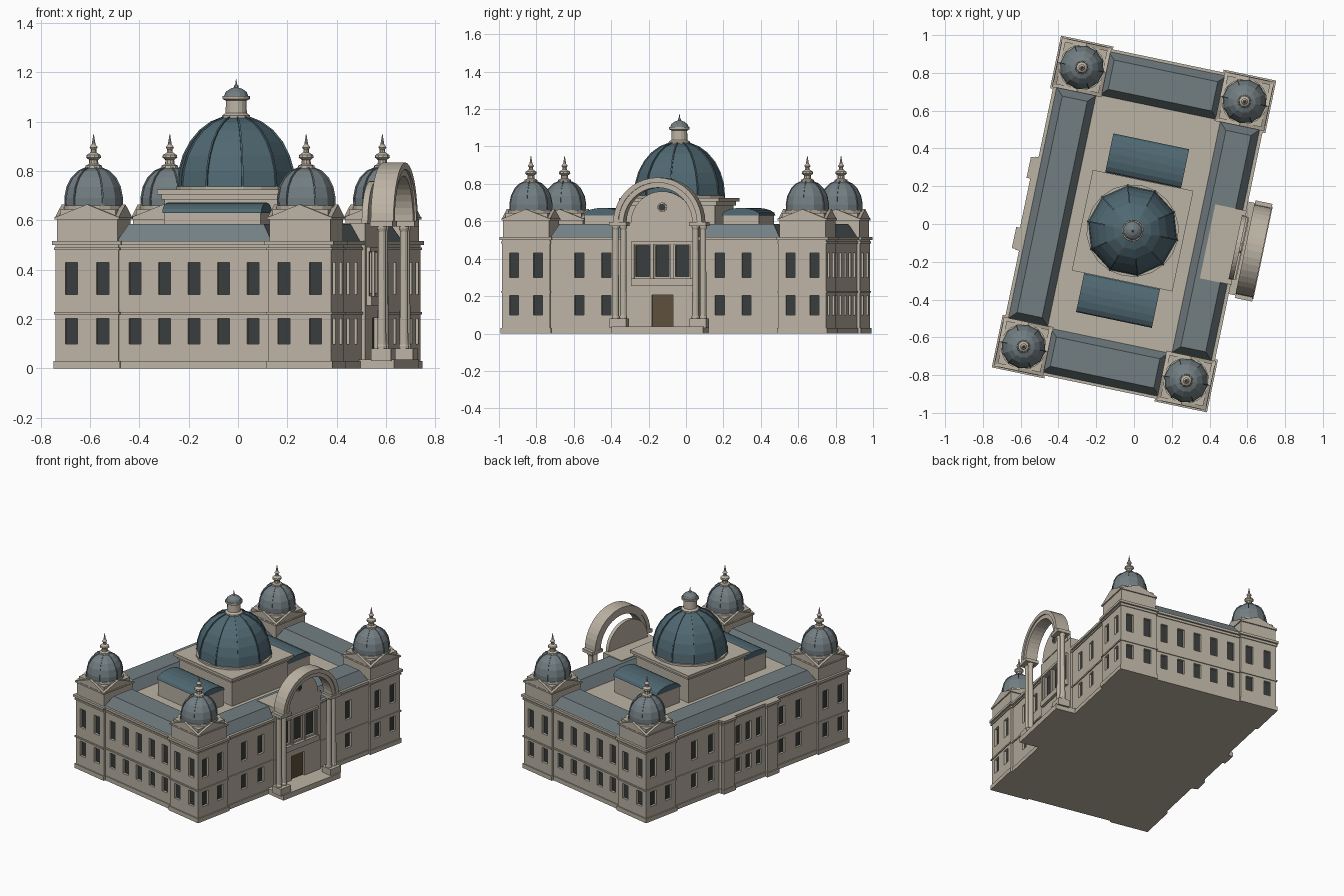
import bpy, bmesh
from math import pi, sin, cos, radians
from mathutils import Matrix

if "Cube" in bpy.data.objects:
    bpy.data.objects.remove(bpy.data.objects["Cube"])


def material(name, rgb):
    m = bpy.data.materials.new(name)
    m.diffuse_color = (*rgb, 1)
    m.use_nodes = True
    m.node_tree.nodes["Principled BSDF"].inputs["Base Color"].default_value = m.diffuse_color
    return m


STONE = material("stone", (0.50, 0.45, 0.37))
COPPER = material("blue_copper", (0.08, 0.14, 0.17))
LEAD = material("grey_lead", (0.17, 0.21, 0.225))
GLASS = material("dark_glass", (0.04, 0.045, 0.045))
WOOD = material("wood", (0.11, 0.08, 0.045))


def finish(bm, name, mat):
    bmesh.ops.recalc_face_normals(bm, faces=bm.faces)
    me = bpy.data.meshes.new(name)
    bm.to_mesh(me)
    bm.free()
    me.materials.append(mat)
    ob = bpy.data.objects.new(name, me)
    bpy.context.collection.objects.link(ob)
    return ob


def add_box(bm, x0, x1, y0, y1, z0, z1, inset=0):
    b = [bm.verts.new(p) for p in ((x0, y0, z0), (x1, y0, z0), (x1, y1, z0), (x0, y1, z0))]
    i = inset
    t = [bm.verts.new(p) for p in ((x0+i, y0+i, z1), (x1-i, y0+i, z1), (x1-i, y1-i, z1), (x0+i, y1-i, z1))]
    bm.faces.new(b[::-1])
    bm.faces.new(t)
    for k in range(4):
        bm.faces.new((b[k], b[(k+1) % 4], t[(k+1) % 4], t[k]))


def boxes(name, items, mat=STONE):
    bm = bmesh.new()
    for it in items:
        add_box(bm, *it)
    return finish(bm, name, mat)


def square(cx, cy, h, z0, z1):
    return (cx-h, cx+h, cy-h, cy+h, z0, z1)


def prism(name, pts, d0, d1, mat=STONE, at=(0, 0), ang=0):
    """Profile in (y, z), extruded along x, turned about z and moved."""
    bm = bmesh.new()
    a = [bm.verts.new((d0, y, z)) for y, z in pts]
    b = [bm.verts.new((d1, y, z)) for y, z in pts]
    bm.faces.new(a)
    bm.faces.new(b[::-1])
    n = len(pts)
    for k in range(n):
        bm.faces.new((a[k], a[(k+1) % n], b[(k+1) % n], b[k]))
    bm.transform(Matrix.Translation((at[0], at[1], 0)) @ Matrix.Rotation(ang, 4, 'Z'))
    return finish(bm, name, mat)


def lathe(name, prof, n, at, mat=STONE):
    bm = bmesh.new()
    rings = [[bm.verts.new((at[0]+r*cos(2*pi*k/n), at[1]+r*sin(2*pi*k/n), z)) for k in range(n)] for r, z in prof]
    for p, q in zip(rings, rings[1:]):
        for k in range(n):
            bm.faces.new((p[k], p[(k+1) % n], q[(k+1) % n], q[k]))
    bm.faces.new(rings[0][::-1])
    bm.faces.new(rings[-1])
    return finish(bm, name, mat)


def ribs(name, prof, n, at, t, mat):
    pts = [(r+t, z+t*0.5) for r, z in prof] + [(r-0.01, z-0.01) for r, z in prof[::-1]]
    for k in range(n):
        prism(name, pts, -t*0.7, t*0.7, mat, at, 2*pi*k/n - pi/2)


def arc(r, z, n=16, c=0, rise=None):
    h = r if rise is None else rise
    return [(c+r*cos(pi*k/n), z+h*sin(pi*k/n)) for k in range(n+1)]


HU, HV = 0.555, 0.87          # main block half sizes
TU, TV, TH = 0.44, 0.755, 0.13  # corner pavilion centres and half size
CV = -0.036                   # dome centre along the long axis
PV = -0.01                    # portico centre
CORNERS = [(sx*TU, sy*TV) for sx in (-1, 1) for sy in (-1, 1)]


def footprint(z0, z1, g=0):
    out = [(-HU-g, HU+g, -HV-g, HV+g, z0, z1)]
    out += [square(x, y, TH+g, z0, z1) for x, y in CORNERS]
    out += [(-0.575-g, -0.4, PV-0.24-g, PV+0.24+g, z0, z1)]
    out += [(-0.595-g, -0.4, PV+s*0.19-0.045-g, PV+s*0.19+0.045+g, z0, z1) for s in (-1, 1)]
    return out


# Walls and horizontal mouldings
walls = [boxes("wall_block", [it]) for it in footprint(0, 0.51)]
walls.append(boxes("entrance_bay", [(0.4, 0.57, PV-0.2, PV+0.2, 0, 0.59)]))
boxes("plinth", footprint(0, 0.03, 0.007))
boxes("string_course", footprint(0.218, 0.228, 0.006))
boxes("lower_cornice", footprint(0.48, 0.491, 0.006))
boxes("upper_cornice", footprint(0.5, 0.517, 0.012))

# Windows: openings cut into the walls with dark panes behind
cuts, panes, doors = [], [], []


def opening(axis, s, d, c, w, z0, z1, store):
    for lst, a, b in ((cuts, d-0.018, d+0.02), (store, d-0.03, d-0.016)):
        lo, hi = sorted((s*a, s*b))
        e = 0 if lst is cuts else 0.002
        p, q = (lo, hi), (c-w/2-e, c+w/2+e)
        lst.append((*p, *q, z0-e, z1+e) if axis == 'x' else (*q, *p, z0-e, z1+e))


for s in (-1, 1):
    for z0, z1 in ((0.1, 0.202), (0.3, 0.43)):
        for t in (-1, 1):
            for o in (-0.065, 0.065):
                opening('y', s, TV+TH, t*TU+o, 0.05, z0, z1, panes)
                opening('x', s, TU+TH, t*TV+o, 0.05, z0, z1, panes)
            for o in (0.31, 0.457):
                opening('x', s, HU, PV+t*o, 0.05, z0, z1, panes)
        for k in range(-2, 3):
            opening('y', s, HV, k*0.122, 0.05, z0, z1, panes)
for z0, z1 in ((0.1, 0.202), (0.3, 0.43)):
    for k in (-1, 0, 1):
        opening('x', -1, 0.575, PV+k*0.09, 0.045, z0, z1, panes)
for k in (-1, 0, 1):
    opening('x', 1, 0.57, PV+k*0.108, 0.075, 0.305, 0.47, panes)
opening('x', 1, 0.57, PV, 0.115, 0.035, 0.205, doors)
boxes("window_panes", panes, GLASS)
boxes("entrance_door", doors, WOOD)
cutter = boxes("opening_cutter", cuts)
cutter.hide_render = True
for w in walls:
    m = w.modifiers.new("openings", 'BOOLEAN')
    m.operation, m.object, m.solver = 'DIFFERENCE', cutter, 'EXACT'
    bpy.context.view_layer.objects.active = w
    bpy.ops.object.modifier_apply(modifier=m.name)
bpy.data.objects.remove(cutter)

# Hipped flat-topped roofs between the corner towers
for s in (-1, 1):
    x0, x1 = sorted((s*0.335, s*0.55))
    boxes("side_roof", [(x0, x1, -0.625, 0.625, 0.515, 0.585, 0.04)], LEAD)
    y0, y1 = sorted((s*0.63, s*0.868))
    boxes("end_roof", [(-0.32, 0.32, y0, y1, 0.515, 0.585, 0.04)], LEAD)
    # Barrel skylights either side of the dome
    c = CV + s*0.378
    boxes("skylight_base", [(-0.2, 0.2, c-0.098, c+0.098, 0.51, 0.632)])
    prism("skylight_vault", arc(0.105, 0.63, 8, c, 0.042), -0.205, 0.205, COPPER)

# Central dome
boxes("dome_base", [square(0, CV, 0.245, 0.51, 0.7), square(0, CV, 0.256, 0.685, 0.705),
                    square(0, CV, 0.272, 0.705, 0.725)])
lathe("dome_drum", [(0.245, 0.72), (0.245, 0.738)], 20, (0, CV))
dome = [(0.24*cos(radians(a)), 0.735+0.29*sin(radians(a))) for a in range(0, 79, 13)]
lathe("main_dome", dome, 10, (0, CV), COPPER)
ribs("dome_rib", dome, 10, (0, CV), 0.005, COPPER)
lathe("lantern", [(0.058, 1.005), (0.058, 1.025), (0.044, 1.035), (0.042, 1.085), (0.056, 1.092), (0.056, 1.104)],
      16, (0, CV))
lathe("lantern_cap", [(0.05, 1.104), (0.044, 1.12), (0.026, 1.133), (0.006, 1.14)], 12, (0, CV), LEAD)
lathe("lantern_finial", [(0.008, 1.135), (0.009, 1.146), (0.004, 1.152), (0.001, 1.173)], 8, (0, CV))

# Corner towers: attic, four pediments, ribbed cupola, finial
cup = [(0.116, 0.655), (0.117, 0.69), (0.108, 0.735), (0.088, 0.773), (0.06, 0.8), (0.028, 0.814)]
spire = [(0.036, 0.806), (0.034, 0.822), (0.02, 0.828), (0.018, 0.845), (0.031, 0.855), (0.029, 0.865), (0.012, 0.876),
         (0.011, 0.888), (0.017, 0.896), (0.008, 0.908), (0.001, 0.95)]
for c in CORNERS:
    boxes("tower_attic", [square(*c, 0.126, 0.51, 0.61), square(*c, 0.134, 0.603, 0.614),
                          square(*c, 0.115, 0.61, 0.645)])
    for k in range(4):
        prism("tower_pediment", [(-0.134, 0.612), (0.134, 0.612), (0, 0.665)], 0.09, 0.132, STONE, c, k*pi/2)
    lathe("cupola_ring", [(0.122, 0.64), (0.122, 0.66)], 16, c)
    lathe("cupola", cup, 12, c, LEAD)
    ribs("cupola_rib", cup, 6, c, 0.004, LEAD)
    lathe("cupola_finial", spire, 10, c)

# Entrance portico: platform, paired columns, big arch, tympanum
boxes("portico_platform", [(0.55, 0.7, PV-0.25, PV+0.25, 0, 0.037)])
boxes("window_surround", [(0.56, 0.585, PV-0.168, PV+0.168, 0.475, 0.492),
                          (0.56, 0.59, PV-0.168, PV+0.168, 0.255, 0.293)] +
      [(0.56, 0.58, PV+o-0.008, PV+o+0.008, 0.29, 0.48) for o in (-0.16, -0.054, 0.054, 0.16)])
for s in (-1, 1):
    y = PV + s*0.218
    boxes("column_pedestal", [(0.608, 0.69, y-0.045, y+0.045, 0.03, 0.08)])
    boxes("column_entablature", [(0.604, 0.696, y-0.046, y+0.046, 0.575, 0.597)])
    for o in (-0.021, 0.021):
        lathe("portico_column", [(0.021, 0.078), (0.021, 0.092), (0.018, 0.097), (0.016, 0.555), (0.021, 0.568),
                                 (0.021, 0.58)], 12, (0.648, y+o))
prism("portico_arch", arc(0.235, 0.592, 20, PV) + arc(0.188, 0.592, 20, PV)[::-1], 0.606, 0.688)
prism("arch_rim", arc(0.242, 0.592, 20, PV) + arc(0.215, 0.592, 20, PV)[::-1], 0.602, 0.696)
prism("tympanum", arc(0.172, 0.588, 20, PV), 0.55, 0.575)
oculus = [(PV+0.025*cos(2*pi*k/16), 0.675+0.025*sin(2*pi*k/16)) for k in range(16)]
prism("oculus_frame", oculus, 0.57, 0.583)
prism("oculus_glass", [(PV+(y-PV)*0.75, 0.675+(z-0.675)*0.75) for y, z in oculus], 0.575, 0.585, GLASS)

# Turn the whole building to its angle on plan
turn = Matrix.Rotation(radians(-11.8), 4, 'Z')
for ob in bpy.data.objects:
    ob.data.transform(turn)
